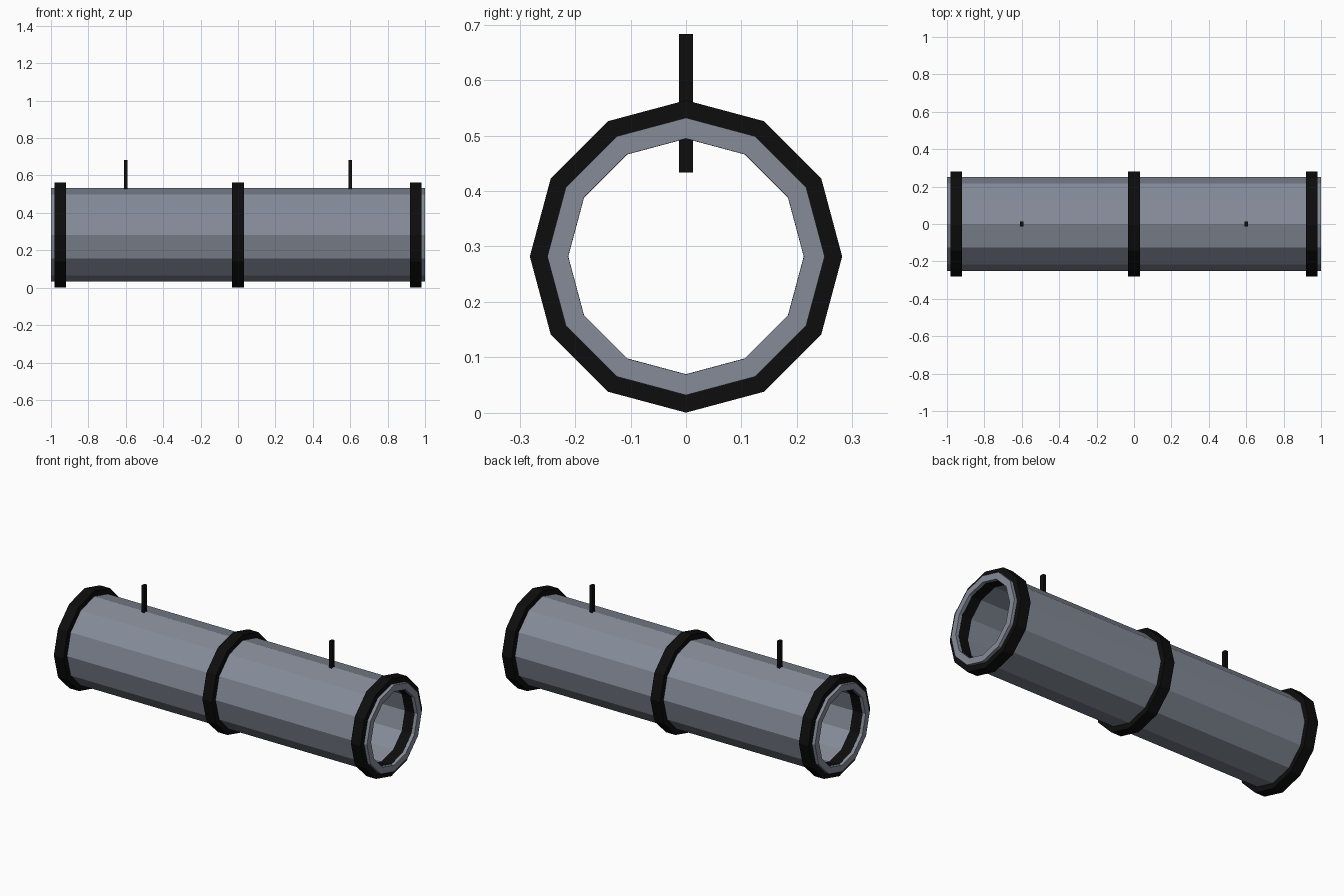
import bpy, bmesh, math

if "Cube" in bpy.data.objects:
    bpy.data.objects.remove(bpy.data.objects["Cube"])

SIDES = 12
AXIS_Z = 0.282


def material(name, rgb):
    m = bpy.data.materials.new(name)
    m.diffuse_color = (*rgb, 1.0)
    m.use_nodes = True
    m.node_tree.nodes["Principled BSDF"].inputs["Base Color"].default_value = m.diffuse_color
    return m


def add_object(name, bm, mat):
    bmesh.ops.recalc_face_normals(bm, faces=bm.faces)
    mesh = bpy.data.meshes.new(name)
    bm.to_mesh(mesh)
    bm.free()
    mesh.materials.append(mat)
    ob = bpy.data.objects.new(name, mesh)
    bpy.context.collection.objects.link(ob)
    return ob


def tube(name, x, length, outer, inner, mat):
    """Hollow twelve-sided tube along x, with a corner at the top."""
    bm = bmesh.new()
    h = length / 2
    profile = [(-h, outer), (h, outer), (h, inner), (-h, inner)]
    rings = []
    for i in range(SIDES):
        a = 2 * math.pi * i / SIDES
        rings.append([bm.verts.new((x + px, r * math.sin(a), AXIS_Z + r * math.cos(a)))
                      for px, r in profile])
    for i in range(SIDES):
        p, q = rings[i], rings[(i + 1) % SIDES]
        for k in range(4):
            n = (k + 1) % 4
            bm.faces.new((p[k], p[n], q[n], q[k]))
    return add_object(name, bm, mat)


def peg(name, x, mat):
    bm = bmesh.new()
    bmesh.ops.create_cube(bm, size=1)
    bmesh.ops.scale(bm, vec=(0.019, 0.025, 0.25), verts=bm.verts)
    bmesh.ops.translate(bm, vec=(x, 0, 0.558), verts=bm.verts)
    return add_object(name, bm, mat)


grey = material("blue_grey", (0.235, 0.26, 0.315))
black = material("black", (0.004, 0.004, 0.004))

# Main pipe
tube("pipe", 0, 2.0, 0.25, 0.2125, grey)

# Clamping bands, passing through the pipe wall
for name, x in (("left_band", -0.95), ("middle_band", 0), ("right_band", 0.95)):
    tube(name, x, 0.0625, 0.2815, 0.2122, black)

# Hanging pegs through the top of the pipe
for name, x in (("left_peg", -0.6), ("right_peg", 0.6)):
    peg(name, x, black)
